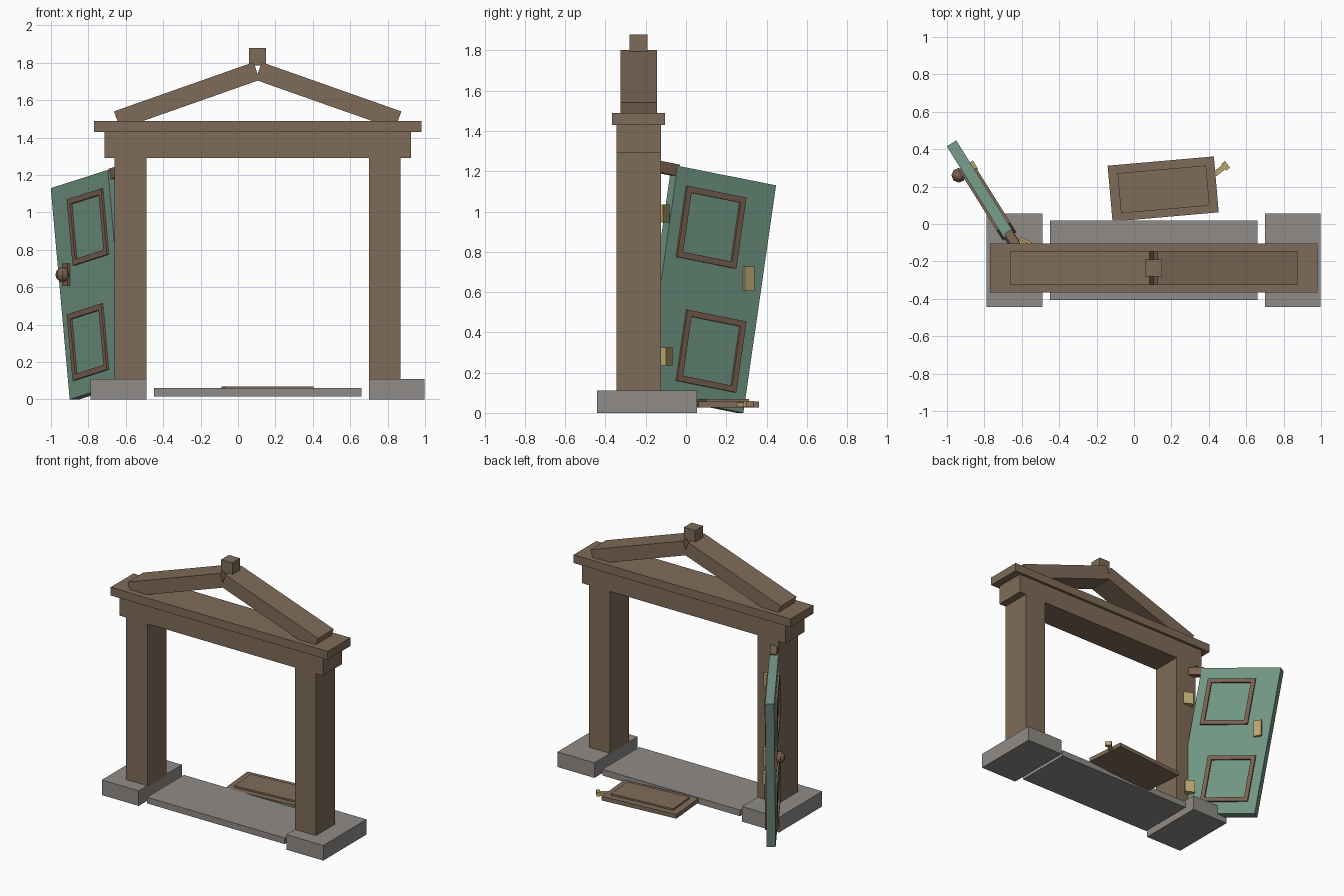
import bpy, math
from mathutils import Matrix, Vector

if "Cube" in bpy.data.objects:
    bpy.data.objects.remove(bpy.data.objects["Cube"])


def mat(name, rgb):
    m = bpy.data.materials.new(name)
    m.diffuse_color = (*rgb, 1)
    m.use_nodes = True
    m.node_tree.nodes["Principled BSDF"].inputs["Base Color"].default_value = m.diffuse_color
    return m


WOOD = mat("brown_wood", (0.212, 0.148, 0.098))
STONE = mat("grey_stone", (0.275, 0.258, 0.245))
GREEN = mat("green_paint", (0.165, 0.300, 0.228))
TRIM = mat("red_brown_trim", (0.195, 0.120, 0.080))
BRASS = mat("brass", (0.48, 0.37, 0.16))


def box(name, center, size, material, rot=None):
    """Box with a centre, full size and optional 3x3 rotation."""
    bpy.ops.mesh.primitive_cube_add(size=1)
    o = bpy.context.object
    o.name = name
    r = rot.to_4x4() if rot else Matrix.Identity(4)
    o.data.transform(Matrix.Translation(center) @ r @ Matrix.Diagonal((*size, 1)))
    o.data.materials.append(material)
    return o


def span(name, x, y, z, material):
    """Axis-aligned box from its limits."""
    return box(name, [(a + b) / 2 for a, b in (x, y, z)],
               [b - a for a, b in (x, y, z)], material)


def rz(deg):
    return Matrix.Rotation(math.radians(deg), 3, 'Z')


CX = 0.105  # centre line of the gateway

# Stone bases, posts and rafters, mirrored about the centre line
slope = math.radians(19.4)
for s, side in ((-1, "left"), (1, "right")):
    def mx(a, b):
        return tuple(sorted((CX + s * a, CX + s * b)))
    span(side + "_stone_base", mx(0.595, 0.893), (-0.443, 0.055), (0, 0.11), STONE)
    span(side + "_post", mx(0.595, 0.765), (-0.345, -0.125), (0.10, 1.322), WOOD)
    # rafter: top edge runs from the eave corner up to the ridge
    eave, ridge = Vector((0.768, 1.54)), Vector((0.022, 1.803))
    mid = (eave + ridge) / 2 - 0.05 * Vector((math.sin(slope), math.cos(slope)))
    box(side + "_rafter", (CX + s * mid.x, -0.235, mid.y),
        ((eave - ridge).length, 0.18, 0.10), WOOD,
        Matrix.Rotation(s * slope, 3, 'Y'))

# Doorstep, lintel, cornice and ridge block
span("threshold", (-0.45, 0.66), (-0.405, 0.02), (0.015, 0.06), STONE)
span("lintel", (CX - 0.82, CX + 0.82), (-0.345, -0.125), (1.29, 1.435), WOOD)
span("cornice", (CX - 0.875, CX + 0.875), (-0.367, -0.105), (1.43, 1.49), WOOD)
span("ridge_block", (CX - 0.045, CX + 0.045), (-0.28, -0.19), (1.785, 1.88), WOOD)

# Sagging door: u runs outward, n to the front face, w up
d = Vector((-0.53, 0.848, 0)).normalized()
n = Vector((-0.848, -0.53, 0)).normalized()
up = Vector((0, 0, 1))
t = math.radians(9.6)
u, w = d * math.cos(t) - up * math.sin(t), d * math.sin(t) + up * math.cos(t)
SAG = Matrix((u, n, w)).transposed()
PLUMB = Matrix((d, n, up)).transposed()
C = Vector((-0.7725, 0.106, 0.6135))
box("door_leaf", C, (0.584, 0.06, 1.146), GREEN, SAG)

# Trim frames around the two door panels, showing on both faces
for label, z in (("upper", 0.922), ("lower", 0.307)):
    c = Vector((C.x, C.y, z))
    for s in (-1, 1):
        box(label + "_panel_rail", c + w * s * 0.164, (0.351, 0.085, 0.03), TRIM, SAG)
        box(label + "_panel_stile", c + u * s * 0.1605, (0.03, 0.085, 0.298), TRIM, SAG)

# Knob with its plate in front, lock plate behind
handle = Vector((C.x, C.y, 0.667)) + d * 0.218
box("knob_plate", handle + n * 0.03, (0.055, 0.03, 0.12), TRIM, PLUMB)
box("lock_plate", handle - n * 0.033, (0.055, 0.03, 0.122), BRASS, PLUMB)
bpy.ops.mesh.primitive_uv_sphere_add(segments=8, ring_count=6, radius=0.039,
                                     location=handle + n * 0.058)
knob = bpy.context.object
knob.name = "door_knob"
knob.data.materials.append(TRIM)

# Hinges on the post and the broken arm at the door top
for z, y in ((0.99, -0.125), (0.28, -0.11)):
    box("hinge", (-0.59, y, z), (0.07, 0.06, 0.09), BRASS, rz(-28))
box("hinge_arm", (-0.625, -0.12, 1.219), (0.18, 0.045, 0.058), TRIM, SAG)

# Fallen panel lying behind the step, with a raised field and a latch
box("fallen_panel", (0.156, 0.187, 0.041), (0.57, 0.30, 0.03), WOOD, rz(5))
box("fallen_panel_field", (0.158, 0.185, 0.060), (0.475, 0.215, 0.016), WOOD, rz(5))
box("latch_bar", (0.455, 0.285, 0.04), (0.09, 0.028, 0.022), BRASS, rz(38))
box("latch_tip", (0.490, 0.311, 0.044), (0.025, 0.045, 0.03), BRASS, rz(38))
